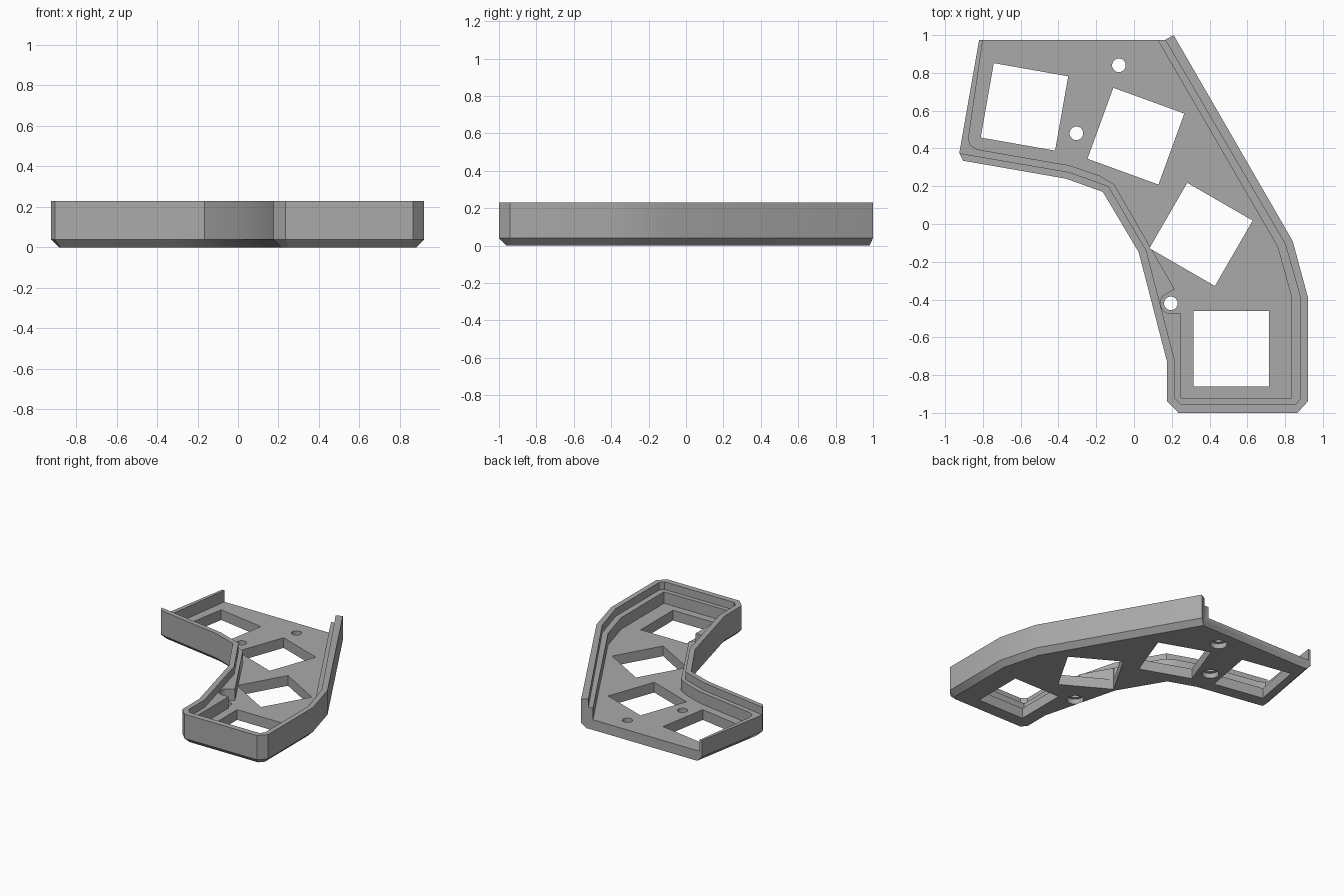
import bpy, bmesh, math
from mathutils import Vector

if "Cube" in bpy.data.objects:
    bpy.data.objects.remove(bpy.data.objects["Cube"])

FLOOR, LEDGE, TOP, CHAMFER = 0.08, 0.17, 0.23, 0.04

grey = bpy.data.materials.new("plain grey")
grey.diffuse_color = (0.40, 0.40, 0.40, 1)
grey.use_nodes = True
grey.node_tree.nodes["Principled BSDF"].inputs["Base Color"].default_value = grey.diffuse_color


def stack(name, levels):
    """Solid made of matching outlines, each given as (points, height)."""
    bm = bmesh.new()
    rings = [[bm.verts.new((p[0], p[1], z)) for p in pts] for pts, z in levels]
    n = len(rings[0])
    for low, high in zip(rings, rings[1:]):
        for i in range(n):
            j = (i + 1) % n
            bm.faces.new((low[i], low[j], high[j], high[i]))
    bm.faces.new(rings[0][::-1])
    bm.faces.new(rings[-1])
    bmesh.ops.recalc_face_normals(bm, faces=bm.faces)
    me = bpy.data.meshes.new(name)
    bm.to_mesh(me)
    bm.free()
    ob = bpy.data.objects.new(name, me)
    bpy.context.collection.objects.link(ob)
    return ob


def inset(pts, dists):
    """Move every edge of a counter-clockwise outline inward by its own distance."""
    n, lines = len(pts), []
    for i in range(n):
        a, b = Vector(pts[i]), Vector(pts[(i + 1) % n])
        d = (b - a).normalized()
        lines.append((a + Vector((-d.y, d.x)) * dists[i], d))
    out = []
    for i in range(n):
        (p, d), (q, e) = lines[i - 1], lines[i]
        t = (q - p).cross(e) / d.cross(e)
        out.append(p + d * t)
    return out


def circle(x, y, r, n=32, start=0, end=360):
    step = math.radians(end - start) / n
    return [(x + r * math.cos(math.radians(start) + i * step),
             y + r * math.sin(math.radians(start) + i * step)) for i in range(n)]


def cut(body, name, pts, z0, z1):
    cutter = stack(name, [(pts, z0), (pts, z1)])
    cutter.hide_render = True
    mod = body.modifiers.new(name, 'BOOLEAN')
    mod.operation, mod.solver, mod.object = 'DIFFERENCE', 'EXACT', cutter
    bpy.context.view_layer.objects.active = body
    bpy.ops.object.modifier_apply(modifier=mod.name)
    bpy.data.objects.remove(cutter)


# Case body: outer outline with a chamfered bottom edge, open cut at the back
outline = [(0.235, -1), (0.865, -1), (0.92, -0.94), (0.92, -0.385), (0.84, -0.09),
           (0.21, 1.0), (0.165, 0.975), (-0.82, 0.975), (-0.925, 0.375), (-0.905, 0.335),
           (-0.36, 0.24), (-0.165, 0.17), (0.025, -0.15), (0.175, -0.73), (0.175, -0.94)]
dists = [0 if i in (5, 6) else CHAMFER for i in range(len(outline))]
case = stack("case", [(inset(outline, dists), 0), (outline, CHAMFER), (outline, TOP)])
case.data.materials.append(grey)

# Upper recess leaves the thin rim; it runs out over the back and left sides
recess = [(0.0, 1.26), (-1.1, 1.26), (-1.1, 0.405), (-0.345, 0.275), (-0.135, 0.20),
          (0.065, -0.14), (0.215, -0.72), (0.215, -0.92), (0.25, -0.955), (0.855, -0.955),
          (0.88, -0.925), (0.88, -0.385), (0.80, -0.105), (0.165, 0.975)]
cut(case, "rim_recess", recess, LEDGE, 0.5)

# Deep pocket leaves the ledge, with a round notch beside the front screw
pocket = [(-0.04, 1.26), (-0.752, 1.26), (-0.80, 0.975), (-0.875, 0.46), (-0.87, 0.42),
          (-0.83, 0.395), (-0.34, 0.31), (-0.18, 0.255), (-0.105, 0.21), (0.215, -0.345)]
pocket += circle(0.195, -0.42, 0.055, 12, 125, 270)
pocket += [(0.195, -0.475), (0.25, -0.475), (0.25, -0.92), (0.835, -0.92),
           (0.835, -0.39), (0.76, -0.12), (0.125, 0.975)]
cut(case, "pocket", pocket, FLOOR, 0.5)

# Square openings, each turned a little further along the curve
for x, y, deg in ((-0.58, 0.62, -10), (0.01, 0.465, -20), (0.355, -0.055, -30), (0.515, -0.66, 0)):
    square = circle(x, y, 0.2 * math.sqrt(2), 4, 45 + deg, 405 + deg)
    cut(case, "square_opening", square, -0.1, 0.5)

# Screw holes with wider bores underneath
for x, y in ((-0.08, 0.84), (-0.305, 0.48), (0.195, -0.42)):
    cut(case, "screw_hole", circle(x, y, 0.036), -0.1, 0.5)
    cut(case, "screw_bore", circle(x, y, 0.06), -0.1, 0.04)

bpy.ops.object.select_all(action='DESELECT')
case.select_set(True)
bpy.context.view_layer.objects.active = case
bpy.ops.object.shade_smooth_by_angle(angle=math.radians(30))
